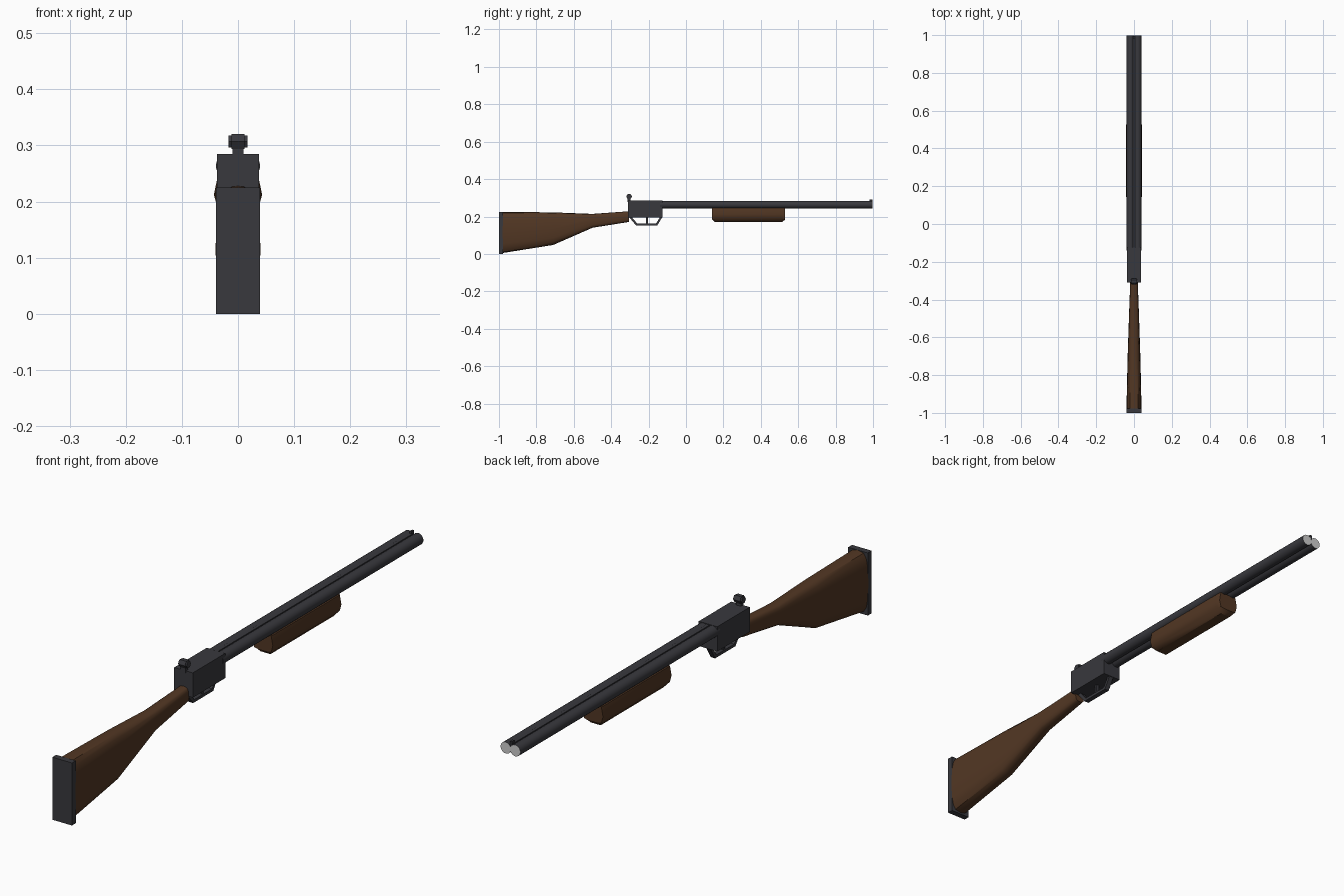
import bpy, bmesh, math

if "Cube" in bpy.data.objects:
    bpy.data.objects.remove(bpy.data.objects["Cube"])

def material(name, rgb):
    m = bpy.data.materials.new(name)
    m.diffuse_color = (*rgb, 1)
    m.use_nodes = True
    m.node_tree.nodes["Principled BSDF"].inputs["Base Color"].default_value = m.diffuse_color
    return m

STEEL = material("gunmetal", (0.040, 0.040, 0.047))
WOOD = material("walnut", (0.085, 0.038, 0.017))
BORE = material("pale_grey", (0.62, 0.62, 0.62))

def finish(name, bm, mats, smooth=None):
    bmesh.ops.recalc_face_normals(bm, faces=bm.faces)
    me = bpy.data.meshes.new(name)
    bm.to_mesh(me)
    bm.free()
    ob = bpy.data.objects.new(name, me)
    bpy.context.collection.objects.link(ob)
    for m in mats:
        me.materials.append(m)
    if smooth:
        bpy.ops.object.select_all(action='DESELECT')
        ob.select_set(True)
        bpy.context.view_layer.objects.active = ob
        bpy.ops.object.shade_smooth_by_angle(angle=math.radians(smooth))
    return ob

def loft(name, rings, mats, smooth=None):
    """Skin a list of closed rings and cap both ends."""
    bm = bmesh.new()
    vs = [[bm.verts.new(p) for p in r] for r in rings]
    n = len(rings[0])
    for a, b in zip(vs, vs[1:]):
        for i in range(n):
            bm.faces.new((a[i], a[(i + 1) % n], b[(i + 1) % n], b[i]))
    bm.faces.new(vs[0])
    bm.faces.new(vs[-1])
    return finish(name, bm, mats, smooth)

def box(name, x0, x1, y0, y1, z0, z1, mat=STEEL):
    ring = lambda y: [(x0, y, z0), (x1, y, z0), (x1, y, z1), (x0, y, z1)]
    return loft(name, [ring(y0), ring(y1)], [mat])

def prism(name, yz, x0, x1):
    """Side profile extruded across x."""
    return loft(name, [[(x, y, z) for y, z in yz] for x in (x0, x1)], [STEEL])

# Stock: rounded section lofted along the side profile
def stock_ring(y, z0, z1, w):
    pts = []
    for i in range(16):
        a = 2 * math.pi * i / 16
        c, s = math.cos(a), math.sin(a)
        pts.append((w * math.copysign(abs(c) ** 0.6, c), y,
                    (z0 + z1) / 2 + (z1 - z0) / 2 * math.copysign(abs(s) ** 0.6, s)))
    return pts

loft("stock", [stock_ring(*s) for s in (
    (-0.98, 0.005, 0.225, 0.040), (-0.71, 0.048, 0.222, 0.034),
    (-0.50, 0.140, 0.214, 0.027), (-0.305, 0.171, 0.228, 0.020))], [WOOD], 40)
box("butt_plate", -0.039, 0.039, -1.0, -0.978, 0, 0.225)

# Receiver
box("receiver", -0.037, 0.037, -0.31, -0.125, 0.196, 0.285)

# Twin barrels with pale muzzle faces
for side, label in ((-1, "left"), (1, "right")):
    def ring(y):
        return [(side * 0.019 + 0.0205 * math.cos(math.pi * i / 10), y,
                 0.2635 + 0.0205 * math.sin(math.pi * i / 10)) for i in range(20)]
    barrel = loft(label + "_barrel", [ring(-0.14), ring(0.998)], [STEEL, BORE], 40)
    for f in barrel.data.polygons:
        if f.normal.y > 0.9:
            f.material_index = 1

# Rib between the barrels and front sight
box("rib", -0.006, 0.006, -0.125, 0.992, 0.262, 0.283)
box("front_sight", -0.004, 0.004, 0.982, 0.996, 0.275, 0.291)

# Fore-end grip, chamfered underneath at both ends
half = [(0.036, 0.246), (0.043, 0.212), (0.036, 0.187), (0.020, 0.170)]
section = half + [(-x, z) for x, z in reversed(half)]
def grip_ring(y, squeeze):
    return [(x * (1 - 4 * squeeze), y, max(z, 0.170 + squeeze)) for x, z in section]
loft("fore_end", [grip_ring(0.14, 0.014), grip_ring(0.156, 0),
                  grip_ring(0.514, 0), grip_ring(0.53, 0.014)], [WOOD], 35)

# Trigger guard: bent strap, and trigger
outer = [(-0.305, 0.198), (-0.268, 0.153), (-0.153, 0.153), (-0.126, 0.198)]
inner = [(-0.138, 0.198), (-0.160, 0.163), (-0.261, 0.163), (-0.291, 0.198)]
prism("trigger_guard", outer + inner, -0.009, 0.009)
box("trigger", -0.005, 0.005, -0.214, -0.204, 0.16, 0.198)

# Rear sight: stem, crossbar and two hexagonal cheeks
def hexagon(r):
    return [(-0.304 + r * math.cos(math.pi * i / 3), 0.307 + r * math.sin(math.pi * i / 3))
            for i in range(6)]
box("rear_sight_stem", -0.010, 0.010, -0.312, -0.298, 0.278, 0.302)
prism("rear_sight_bar", hexagon(0.0155), -0.012, 0.012)
for s, label in ((-1, "left"), (1, "right")):
    prism(label + "_sight_cheek", hexagon(0.0125), s * 0.010, s * 0.017)
